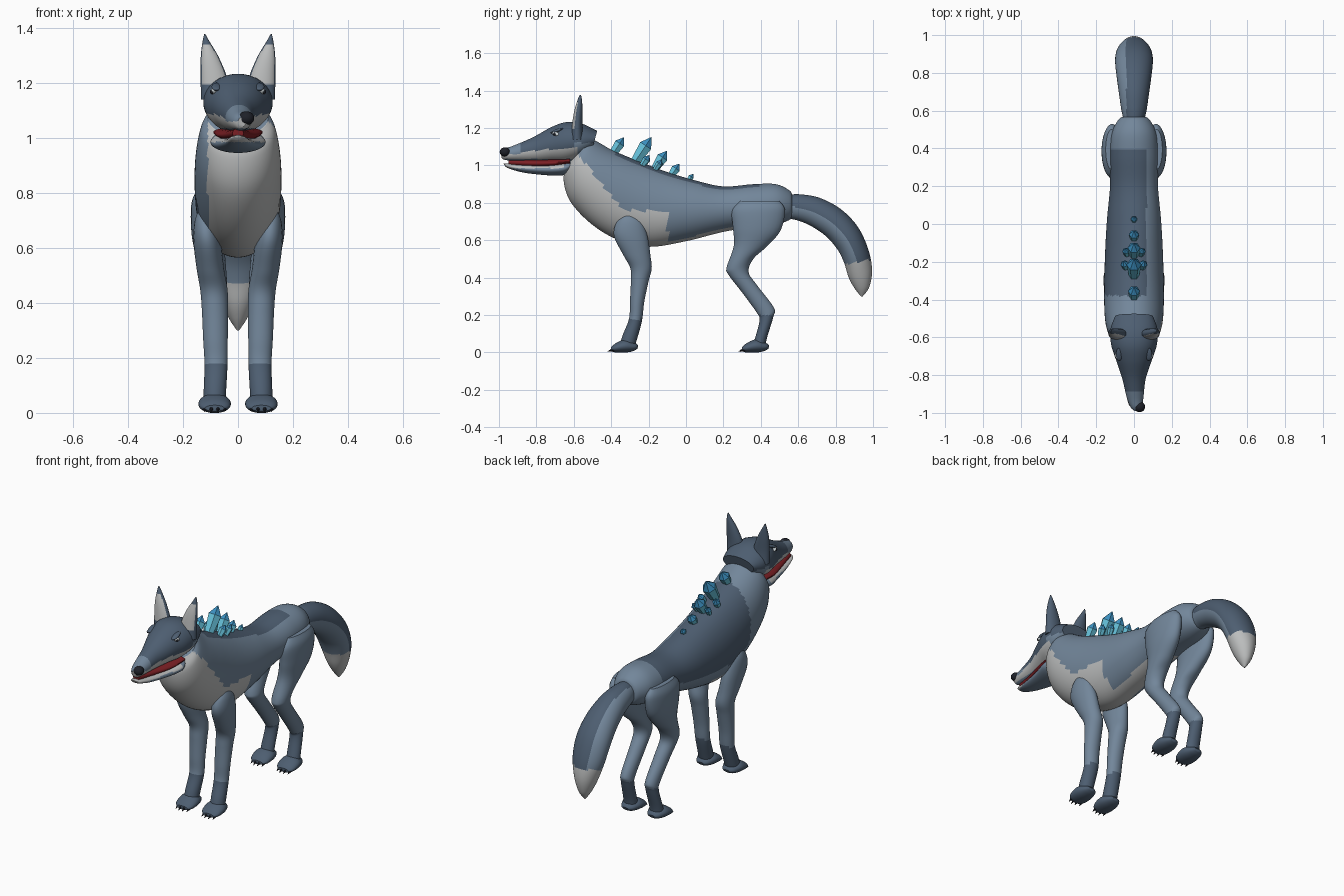
import bpy, bmesh, math
from mathutils import Vector

cube = bpy.data.objects.get("Cube")
if cube:
    bpy.data.objects.remove(cube, do_unlink=True)

COLOURS = {
    "dark_slate": (0.075, 0.112, 0.165),
    "mid_slate": (0.17, 0.24, 0.325),
    "pale_grey": (0.50, 0.51, 0.51),
    "crystal_cyan": (0.14, 0.56, 0.74),
    "crystal_blue": (0.045, 0.28, 0.53),
    "near_black": (0.013, 0.015, 0.022),
    "mouth_red": (0.20, 0.014, 0.018),
    "eye_white": (0.68, 0.74, 0.76),
}
MATS = {}
for key, rgb in COLOURS.items():
    m = bpy.data.materials.new(key)
    m.use_nodes = True
    m.diffuse_color = (*rgb, 1)
    m.node_tree.nodes["Principled BSDF"].inputs["Base Color"].default_value = (*rgb, 1)
    MATS[key] = m


def finish(name, bm, colour, smooth=True):
    """Make an object; colour is a material name or a rule(centre, normal)."""
    bmesh.ops.recalc_face_normals(bm, faces=bm.faces)
    bm.normal_update()
    mesh = bpy.data.meshes.new(name)
    used = []
    for f in bm.faces:
        key = colour(f.calc_center_median(), f.normal) if callable(colour) else colour
        if key not in used:
            used.append(key)
            mesh.materials.append(MATS[key])
        f.material_index = used.index(key)
    bm.to_mesh(mesh)
    bm.free()
    ob = bpy.data.objects.new(name, mesh)
    bpy.context.collection.objects.link(ob)
    if smooth:
        bpy.ops.object.select_all(action='DESELECT')
        ob.select_set(True)
        bpy.context.view_layer.objects.active = ob
        bpy.ops.object.shade_smooth_by_angle(angle=math.radians(40))
    return ob


def skin(bm, rings):
    """Join rings of vertices with quads and close both ends."""
    for a, b in zip(rings, rings[1:]):
        for i in range(len(a)):
            j = (i + 1) % len(a)
            bm.faces.new((a[i], a[j], b[j], b[i]))
    bm.faces.new(rings[0])
    bm.faces.new(rings[-1])


def loft(name, stations, colour, side=1, segs=28, steps=5, shift=0):
    """Smooth loft of ellipses; station = edge (y, z), opposite edge (y, z), half width, centre x."""
    st = [Vector((*s, 0)[:6]) for s in stations]
    path = []
    for i in range(len(st) - 1):
        p0, p1, p2, p3 = st[max(i - 1, 0)], st[i], st[i + 1], st[min(i + 2, len(st) - 1)]
        for k in range(steps):
            t = k / steps
            path.append(p1 + (p2 - p0) * (t / 2)
                        + (p0 * 2 - p1 * 5 + p2 * 4 - p3) * (t * t / 2)
                        + (p1 * 3 - p0 - p2 * 3 + p3) * (t ** 3 / 2))
    path.append(st[-1])
    bm = bmesh.new()
    rings = []
    for ya, za, yb, zb, w, cx in path:
        ring = []
        for i in range(segs):
            a = math.tau * (i + 0.5) / segs
            c = math.cos(a) / 2
            ring.append(bm.verts.new((side * cx + abs(w) * math.sin(a),
                                      (ya + yb) / 2 + (ya - yb) * c + shift,
                                      (za + zb) / 2 + (za - zb) * c)))
        rings.append(ring)
    skin(bm, rings)
    return finish(name, bm, colour)


def spindle(name, base, tip, radius, profile, colour, segs=6):
    """Faceted spike from base to tip with a (position, radius) profile."""
    base, tip = Vector(base), Vector(tip)
    turn = (tip - base).to_track_quat('Z', 'Y')
    bm = bmesh.new()
    rings = []
    for t, r in profile:
        rings.append([bm.verts.new(base.lerp(tip, t) + turn @ Vector(
            (radius * r * math.cos(math.tau * i / segs), radius * r * math.sin(math.tau * i / segs), 0)))
            for i in range(segs)])
    skin(bm, rings)
    return finish(name, bm, colour, smooth=False)


def ball(name, loc, scale, colour, tilt=0):
    bm = bmesh.new()
    bmesh.ops.create_uvsphere(bm, u_segments=20, v_segments=12, radius=1)
    ob = finish(name, bm, colour)
    ob.location, ob.scale, ob.rotation_euler = loc, scale, (tilt, 0, 0)


# Colour rules
def body_colour(c, n):
    if c.y < -0.1 and c.x > -0.11 and c.z < max(0.76, 0.8 - 1.25 * (c.y + 0.37)):
        return "pale_grey"
    if c.y < 0.3 and n.z < -0.85:
        return "pale_grey"
    if -0.38 < c.y < 0.4 and c.x < 0.065 and n.z > -0.3:
        return "dark_slate"
    return "mid_slate"


def head_colour(c, n):
    if c.y < -0.89 and c.z > 1.06:
        return "mid_slate"
    if c.y < -0.58 and c.z < 1.065 + 0.1 * (c.y + 0.95):
        return "pale_grey" if c.z > 1.035 else "mid_slate"
    if c.y > -0.6 and c.z < 1.12:
        return "mid_slate"
    return "dark_slate"


def tail_colour(c, n):
    if c.z < 0.47 + 0.2 * (c.y - 0.85):
        return "pale_grey"
    return "dark_slate" if c.x > -0.04 and n.z + n.y > -0.2 else "mid_slate"


def jaw_colour(c, n):
    return "pale_grey" if c.z > 0.985 and c.y < -0.65 else "mid_slate"


def ear_colour(c, n):
    return "pale_grey" if n.y < -0.6 and 1.2 < c.z < 1.34 else "dark_slate"


# Body from neck to rump
loft("body", [
    (-.50, 1.14, -.63, 1.01, .11), (-.47, 1.125, -.655, .93, .135),
    (-.40, 1.085, -.62, .81, .152), (-.32, 1.05, -.51, .69, .158),
    (-.22, 1.01, -.37, .605, .157), (-.10, .965, -.20, .565, .153),
    (.05, .92, .0, .595, .143), (.20, .888, .20, .645, .127),
    (.36, .90, .36, .67, .128), (.48, .90, .48, .685, .118), (.555, .865, .555, .71, .08),
    (.57, .83, .57, .74, .045)], body_colour, segs=64, steps=8)

# Tail
loft("tail", [
    (.55, .845, .55, .715, .055), (.62, .845, .60, .705, .068), (.72, .825, .67, .675, .08),
    (.83, .765, .75, .62, .093), (.92, .67, .81, .55, .1), (.975, .55, .845, .48, .092),
    (.995, .44, .87, .40, .065), (.98, .35, .90, .345, .035), (.945, .30, .935, .30, .004)],
    tail_colour, segs=48, steps=8)

# Head, mouth and lower jaw
loft("head", [
    (-.99, 1.075, -.985, 1.04, .014, .014), (-.97, 1.09, -.97, 1.03, .03, .012),
    (-.92, 1.107, -.92, 1.025, .044, .006), (-.82, 1.15, -.82, 1.02, .062),
    (-.72, 1.205, -.72, 1.02, .095), (-.64, 1.232, -.64, 1.018, .121),
    (-.56, 1.225, -.56, 1.04, .125), (-.475, 1.185, -.50, 1.09, .1)],
    head_colour, segs=48, steps=8)
loft("mouth", [
    (-.95, 1.035, -.95, 1.0, .02), (-.82, 1.032, -.82, .99, .052),
    (-.72, 1.035, -.72, .99, .08), (-.62, 1.04, -.62, 1.0, .09)], "mouth_red")
loft("lower_jaw", [
    (-.975, 1.01, -.97, 1.0, .014), (-.95, 1.01, -.95, .985, .03),
    (-.87, 1.005, -.87, .962, .05), (-.75, 1.007, -.75, .948, .077),
    (-.66, 1.02, -.66, .947, .1), (-.615, 1.03, -.62, .965, .09)], jaw_colour, steps=8)
ball("nose", (0.03, -.968, 1.072), (.029, .028, .025), "near_black")

# Paired parts
LIMBS = {
    "front": (0.18, 0, [
        (-.33, .745, -.29, .745, .02, .12), (-.375, .69, -.235, .70, .04, .118),
        (-.385, .62, -.205, .62, .05, .112), (-.335, .52, -.19, .52, .05, .1),
        (-.298, .45, -.183, .45, .05, .088), (-.295, .38, -.20, .38, .048, .084),
        (-.30, .27, -.223, .27, .045, .082), (-.305, .18, -.235, .17, .042, .08),
        (-.34, .09, -.262, .07, .041, .084), (-.355, .035, -.275, .03, .04, .085)]),
    "hind": (0.2, 0.70, [
        (.29, .81, .50, .81, .03, .12), (.245, .76, .53, .76, .054, .116),
        (.25, .67, .505, .65, .058, .112), (.255, .57, .425, .56, .054, .1),
        (.217, .455, .36, .50, .05, .09), (.227, .415, .335, .43, .046, .086),
        (.30, .32, .38, .36, .041, .082), (.38, .21, .47, .24, .036, .08),
        (.393, .17, .467, .19, .036, .08), (.37, .08, .435, .085, .039, .084),
        (.355, .035, .425, .035, .04, .085)]),
}
PAW = [(-.40, .028, -.40, .006, .035, .085), (-.375, .05, -.375, .0, .055, .085),
       (-.325, .07, -.32, .0, .058, .085), (-.27, .05, -.28, .008, .04, .085),
       (-.255, .035, -.26, .02, .02, .085)]

for side, label in ((1, "left"), (-1, "right")):
    for limb, (sock, shift, stations) in LIMBS.items():
        loft(f"{limb}_leg_{label}", stations,
             lambda c, n, s=sock: "dark_slate" if c.z < s else "mid_slate", side, steps=6)
        loft(f"{limb}_paw_{label}", PAW, "dark_slate", side, shift=shift)
        for i in range(4):
            x = side * .085 + (i - 1.5) * .024
            y = shift - .385 + .01 * (abs(i - 1.5) > 1)
            spindle(f"{limb}_claw_{label}_{i + 1}", (x, y, .02), (x, y - .035, .004), .009,
                    ((0, 1), (.5, .7), (1, .05)), "near_black")
    loft(f"ear_{label}", [
        (-.615, 1.14, -.55, 1.14, .045, .09), (-.61, 1.21, -.553, 1.21, .049, .087),
        (-.598, 1.29, -.553, 1.29, .034, .102), (-.58, 1.35, -.556, 1.35, .013, .116),
        (-.568, 1.378, -.562, 1.378, .002, .121)], ear_colour, side, segs=32)
    ball(f"eye_{label}", (side * .086, -.695, 1.168), (.014, .022, .011), "eye_white", -.35)
    ball(f"pupil_{label}", (side * .094, -.703, 1.168), (.008, .008, .008), "near_black")
    ball(f"brow_{label}", (side * .078, -.69, 1.186), (.018, .036, .009), "dark_slate", .35)

# Crystals along the back, leaning to the rear: x, base y, base z, length, radius
CRYSTALS = [(0, -.40, 1.05, .12, .032), (0, -.28, 1.01, .17, .040), (0, -.175, .97, .13, .034),
            (0, -.09, .93, .095, .027), (0, .005, .905, .06, .017),
            (.04, -.24, .99, .08, .022), (-.04, -.24, .99, .08, .022),
            (.035, -.17, .97, .075, .019), (-.035, -.17, .97, .075, .019)]
for i, (x, y, z, length, r) in enumerate(CRYSTALS):
    base = Vector((x, y, z))
    tip = base + Vector((x * 5, .56, .83)).normalized() * length
    spindle(f"crystal_{i + 1}", base, tip, r, ((0, .65), (.68, 1), (1, .04)),
            lambda c, n, h=base.lerp(tip, .68).z: "crystal_blue" if c.z > h else "crystal_cyan")
